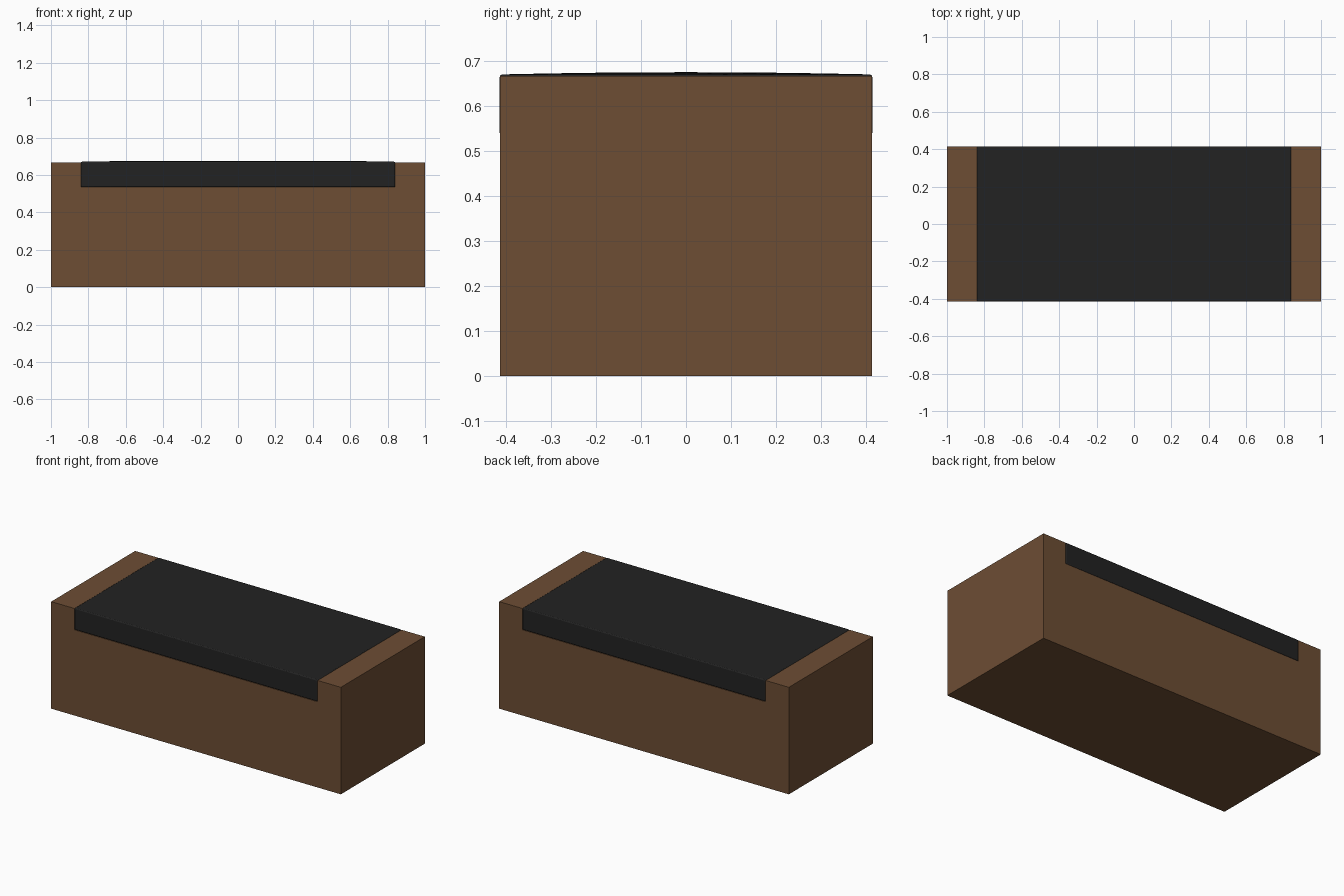
import bpy, bmesh

if "Cube" in bpy.data.objects:
    bpy.data.objects.remove(bpy.data.objects["Cube"])


def material(name, rgb):
    m = bpy.data.materials.new(name)
    m.diffuse_color = (*rgb, 1.0)
    m.use_nodes = True
    m.node_tree.nodes["Principled BSDF"].inputs["Base Color"].default_value = m.diffuse_color
    return m


def add_object(name, bm, mat):
    bmesh.ops.recalc_face_normals(bm, faces=bm.faces)
    mesh = bpy.data.meshes.new(name)
    bm.to_mesh(mesh)
    bm.free()
    mesh.materials.append(mat)
    ob = bpy.data.objects.new(name, mesh)
    bpy.context.collection.objects.link(ob)
    return ob


brown = material("brown wood", (0.153, 0.075, 0.034))
black = material("black cushion", (0.016, 0.016, 0.016))

HALF_Y, TOP, SEAT, ARM = 0.414, 0.668, 0.535, 0.84

# Wooden base: notched front profile extruded from front to back
bm = bmesh.new()
profile = [(-1, 0), (1, 0), (1, TOP), (ARM, TOP), (ARM, SEAT),
           (-ARM, SEAT), (-ARM, TOP), (-1, TOP)]
face = bm.faces.new([bm.verts.new((x, -HALF_Y, z)) for x, z in profile])
ext = bmesh.ops.extrude_face_region(bm, geom=[face])
for v in ext["geom"]:
    if isinstance(v, bmesh.types.BMVert):
        v.co.y = HALF_Y
add_object("bench_base", bm, brown)

# Cushion: block filling the notch, with a very slight crown on top
bm = bmesh.new()
bmesh.ops.create_cube(bm, size=2)
bmesh.ops.subdivide_edges(bm, edges=bm.edges[:], cuts=7, use_grid_fill=True)
for v in bm.verts:
    x, y, z = v.co
    crown = 0.005 * (1 - x ** 4) * (1 - y * y)
    height = 0.671 + crown - SEAT
    v.co = (x * ARM, y * (HALF_Y + 0.001), SEAT + height * (z + 1) / 2)
cushion = add_object("seat_cushion", bm, black)
bevel = cushion.modifiers.new("soft_edges", "BEVEL")
bevel.width = 0.006
bevel.segments = 2
bevel.limit_method = "ANGLE"

bpy.context.view_layer.objects.active = cushion
cushion.select_set(True)
bpy.ops.object.shade_smooth_by_angle()
